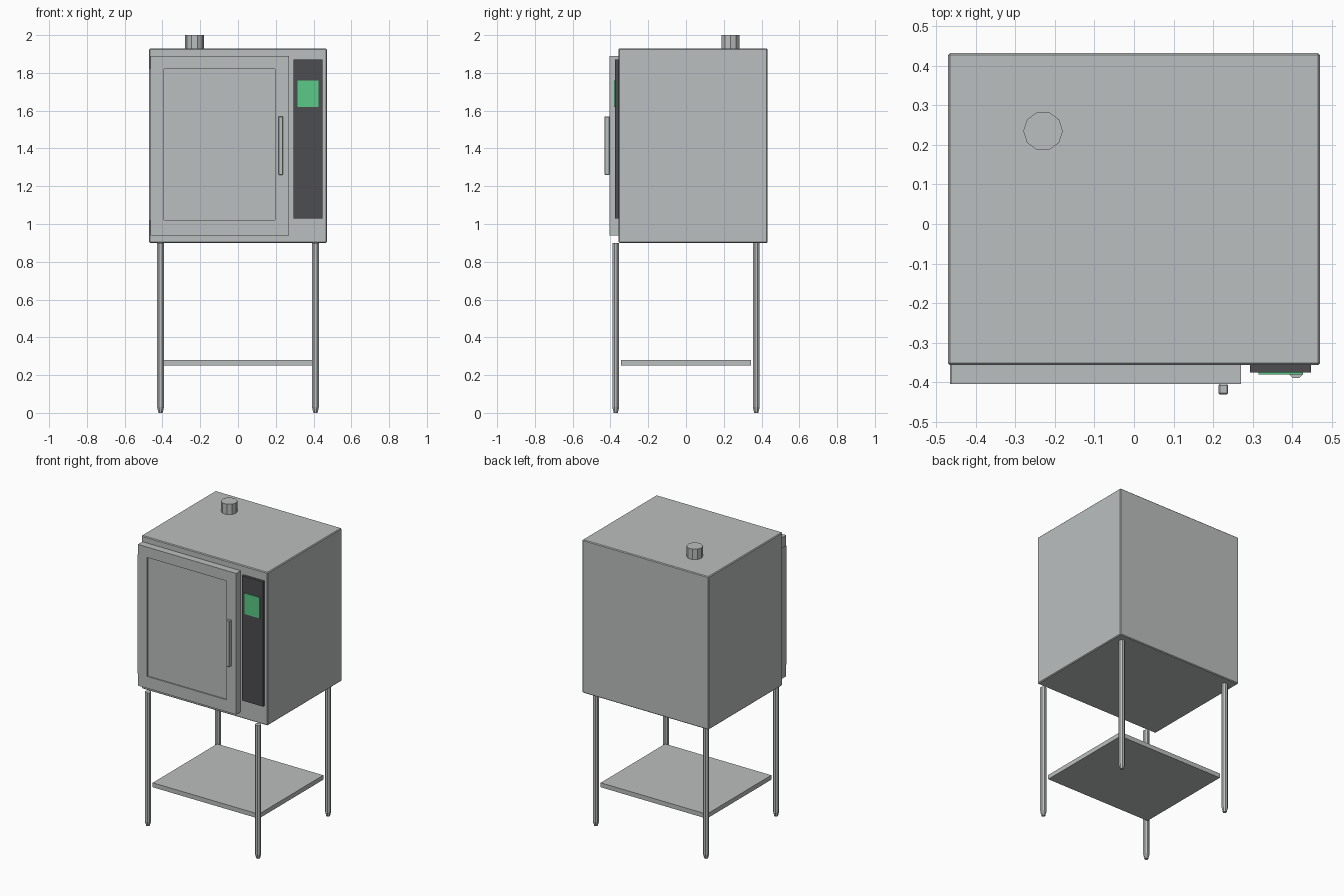
import bpy
import bmesh
from math import pi
from mathutils import Matrix, Vector

cube = bpy.data.objects.get("Cube")
if cube:
    bpy.data.objects.remove(cube, do_unlink=True)


def material(name, r, g, b):
    m = bpy.data.materials.new(name)
    m.use_nodes = True
    m.diffuse_color = (r, g, b, 1)
    m.node_tree.nodes["Principled BSDF"].inputs["Base Color"].default_value = (r, g, b, 1)
    return m


steel = material("brushed steel", 0.50, 0.52, 0.52)
charcoal = material("charcoal panel", 0.075, 0.075, 0.08)
green = material("green display", 0.10, 0.60, 0.24)


def finish(name, bm, mat):
    mesh = bpy.data.meshes.new(name)
    bm.to_mesh(mesh)
    bm.free()
    mesh.materials.append(mat)
    obj = bpy.data.objects.new(name, mesh)
    bpy.context.collection.objects.link(obj)
    return obj


def box(name, xs, ys, zs, mat=steel, bevel=0):
    """Box given by its extent along each axis."""
    bm = bmesh.new()
    bmesh.ops.create_cube(bm, size=1)
    for v in bm.verts:
        v.co = Vector([(a + b) / 2 + c * (b - a) for c, (a, b) in zip(v.co, (xs, ys, zs))])
    if bevel:
        bmesh.ops.bevel(bm, geom=bm.edges[:], offset=bevel, segments=1, affect='EDGES')
    return finish(name, bm, mat)


def tube(bm, x, y, z0, z1, r0, r1, sides, turn=0):
    """Upright prism or tapered prism."""
    place = Matrix.Translation((x, y, (z0 + z1) / 2)) @ Matrix.Rotation(turn, 4, 'Z')
    bmesh.ops.create_cone(bm, cap_ends=True, segments=sides, radius1=r0, radius2=r1,
                          depth=z1 - z0, matrix=place)


# Cabinet
box("cabinet", (-0.47, 0.47), (-0.357, 0.432), (0.90, 1.93), bevel=0.005)

# Exhaust flue on the roof
bm = bmesh.new()
tube(bm, -0.23, 0.235, 1.925, 2.0, 0.05, 0.05, 10, pi / 2)
finish("flue", bm, steel)

# Door: rails and stiles around a slightly recessed window
back, front = -0.357, -0.405
for name, zs in (("door_top_rail", (1.82, 1.89)), ("door_bottom_rail", (0.94, 1.02))):
    box(name, (-0.462, 0.27), (front, back), zs)
for name, xs in (("door_hinge_stile", (-0.465, -0.393)), ("door_handle_stile", (0.197, 0.27))):
    box(name, xs, (front, back), (1.02, 1.82))
box("door_window", (-0.393, 0.197), (front + 0.008, back), (1.02, 1.82))
box("door_handle", (0.214, 0.238), (-0.431, front), (1.26, 1.57), bevel=0.003)

# Control panel and display
box("control_panel", (0.293, 0.448), (-0.375, back), (1.03, 1.87), charcoal)
box("display", (0.315, 0.427), (-0.381, -0.374), (1.62, 1.76), green)

# Stand: four legs with tapered feet, and a shelf
for side, x in (("right", -0.41), ("left", 0.41)):
    for end, y in (("front", -0.372), ("back", 0.372)):
        bm = bmesh.new()
        tube(bm, x, y, 0.03, 0.90, 0.0195, 0.0195, 8, pi / 8)
        tube(bm, x, y, 0.0, 0.03, 0.012, 0.0195, 8, pi / 8)
        finish(f"{end}_{side}_leg", bm, steel)
box("shelf", (-0.395, 0.395), (-0.343, 0.343), (0.25, 0.28))
